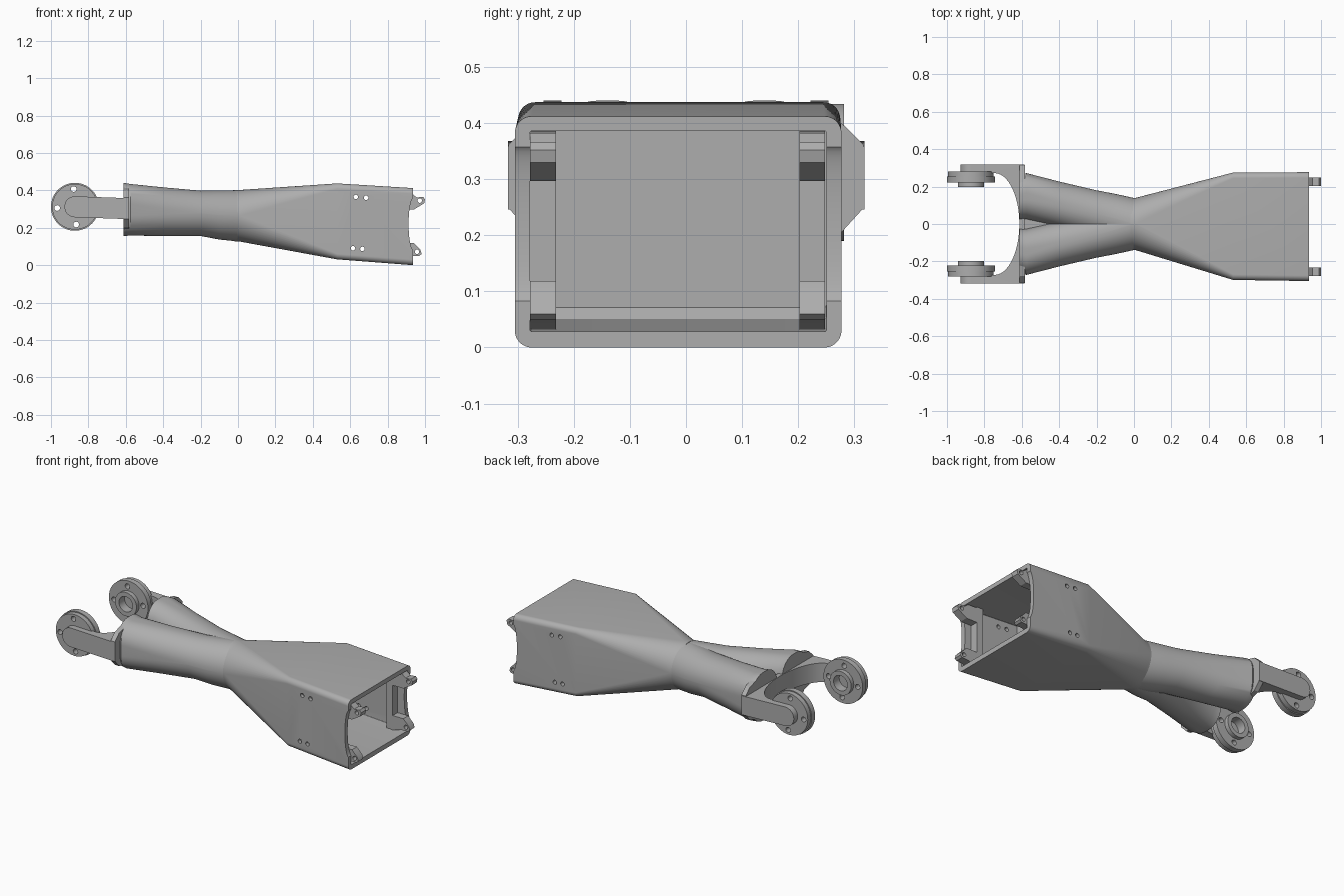
import bpy, bmesh, math
from mathutils import Matrix, Vector

cube = bpy.data.objects.get("Cube")
if cube:
    bpy.data.objects.remove(cube, do_unlink=True)

GREY = (0.42, 0.42, 0.42, 1)
metal = bpy.data.materials.new("plain_grey")
metal.use_nodes = True
metal.diffuse_color = GREY
metal.node_tree.nodes["Principled BSDF"].inputs["Base Color"].default_value = GREY


def finish(name, bm):
    bmesh.ops.recalc_face_normals(bm, faces=bm.faces)
    mesh = bpy.data.meshes.new(name)
    bm.to_mesh(mesh)
    bm.free()
    mesh.materials.append(metal)
    ob = bpy.data.objects.new(name, mesh)
    bpy.context.collection.objects.link(ob)
    return ob


def activate(ob):
    bpy.ops.object.select_all(action='DESELECT')
    ob.select_set(True)
    bpy.context.view_layer.objects.active = ob


def smooth(ob, angle=28):
    activate(ob)
    bpy.ops.object.shade_smooth_by_angle(angle=math.radians(angle))


def cut(ob, cutters):
    for c in cutters:
        activate(ob)
        mod = ob.modifiers.new("cut", 'BOOLEAN')
        mod.operation = 'DIFFERENCE'
        mod.solver = 'EXACT'
        mod.object = c
        bpy.ops.object.modifier_apply(modifier=mod.name)
        bpy.data.objects.remove(c, do_unlink=True)


def section(x, cy, cz, hy, hz, r, n=12):
    """Rounded rectangle across x; it becomes a circle when r = hy = hz."""
    pts = []
    for q, (sy, sz) in enumerate(((1, 1), (-1, 1), (-1, -1), (1, -1))):
        for i in range(n + 1):
            a = (q + i / n) * math.pi / 2
            pts.append((x, cy + sy * (hy - r) + r * math.cos(a),
                        cz + sz * (hz - r) + r * math.sin(a)))
    return pts


def loft(name, sections):
    bm = bmesh.new()
    rings = [[bm.verts.new(p) for p in section(*s)] for s in sections]
    n = len(rings[0])
    for a, b in zip(rings, rings[1:]):
        for i in range(n):
            bm.faces.new((a[i], a[(i + 1) % n], b[(i + 1) % n], b[i]))
    bm.faces.new(rings[0])
    bm.faces.new(rings[-1])
    bmesh.ops.remove_doubles(bm, verts=bm.verts, dist=1e-5)
    return finish(name, bm)


def cylinder(name, x, z, y0, y1, r, n=40, sx=1.0):
    bm = bmesh.new()
    m = (Matrix.Translation((x, (y0 + y1) / 2, z)) @ Matrix.Diagonal((sx, 1, 1, 1))
         @ Matrix.Rotation(math.pi / 2, 4, 'X'))
    bmesh.ops.create_cone(bm, cap_ends=True, segments=n, radius1=r, radius2=r,
                          depth=abs(y1 - y0), matrix=m)
    return finish(name, bm)


def prism(name, pts, offset):
    """Extrude a closed outline of 3D points along an offset."""
    bm = bmesh.new()
    face = bm.faces.new([bm.verts.new(p) for p in pts])
    new = bmesh.ops.extrude_face_region(bm, geom=[face])["geom"]
    bmesh.ops.translate(bm, vec=Vector(offset),
                        verts=[v for v in new if isinstance(v, bmesh.types.BMVert)])
    return finish(name, bm)


# Hollow box tapering to a round neck
housing = loft("box_housing", [
    (-0.02, 0, 0.265, 0.138, 0.138, 0.138),
    (0.01, 0, 0.264, 0.14, 0.138, 0.138),
    (0.53, -0.012, 0.234, 0.287, 0.203, 0.03),
    (0.935, -0.014, 0.206, 0.291, 0.206, 0.03),
    (0.935, -0.014, 0.207, 0.264, 0.179, 0.004),
    (0.58, -0.014, 0.23, 0.264, 0.179, 0.004),
    (0.56, -0.014, 0.24, 0.264, 0.169, 0.004)])
holes = [cylinder("hole_cutter", x, z, -0.4, 0.4, 0.012, 16)
         for x, z in ((0.63, 0.365), (0.685, 0.36), (0.615, 0.09), (0.665, 0.087))]
scallop = cylinder("scallop_cutter", 0.94, 0.22, -0.4, 0.4, 0.14, 48, 0.2)
cut(housing, holes + [scallop])
smooth(housing)

# Corner lugs and the posts joining them inside the box
upper = ((0.86, 0.385), (0.93, 0.382), (0.955, 0.362), (0.99, 0.365), (1.0, 0.352),
         (0.995, 0.33), (0.94, 0.297), (0.86, 0.297))
lower = ((0.86, 0.03), (0.93, 0.048), (0.97, 0.05), (0.982, 0.06), (0.975, 0.082),
         (0.94, 0.118), (0.86, 0.118))
for side, y in (("left", 0.202), ("right", -0.278)):
    for level, outline, hx, hz in (("upper", upper, 0.972, 0.345), ("lower", lower, 0.957, 0.072)):
        lug = prism(f"{level}_{side}_lug", [(x, y, z) for x, z in outline], (0, 0.046, 0))
        cut(lug, [cylinder("lug_hole", hx, hz, y - 0.05, y + 0.1, 0.012, 16)])
        smooth(lug)
    post = [(0.83, y, 0.035), (0.87, y, 0.035), (0.87, y, 0.39), (0.83, y, 0.39)]
    prism(f"{side}_inner_post", post, (0, 0.046, 0))

# Mirrored fork side: lobe, pad, wheel flange and hub
for side, s in (("back", 1), ("front", -1)):
    lobe = loft(f"{side}_fork_lobe", [
        (0.0, 0, 0.264, 0.139, 0.137, 0.137),
        (-0.1, s * 0.03, 0.268, 0.131, 0.131, 0.13),
        (-0.2, s * 0.056, 0.277, 0.124, 0.121, 0.12),
        (-0.4, s * 0.105, 0.286, 0.122, 0.13, 0.115),
        (-0.575, s * 0.149, 0.296, 0.123, 0.138, 0.105),
        (-0.612, s * 0.14, 0.298, 0.115, 0.142, 0.1)])
    smooth(lobe)

    # Sloped pad where the arm meets the lobe
    pad = [(-0.612, s * 0.2, 0.185), (-0.612, s * 0.277, 0.205), (-0.612, s * 0.316, 0.248),
           (-0.612, s * 0.316, 0.362), (-0.612, s * 0.277, 0.4), (-0.612, s * 0.2, 0.42)]
    prism(f"{side}_arm_pad", pad, (0.028, 0, 0))

    # Flange with bolt holes and a recessed hub
    flange = cylinder(f"{side}_flange", -0.872, 0.312, s * 0.222, s * 0.254, 0.128, 64)
    backing = cylinder(f"{side}_flange_backing", -0.872, 0.312, s * 0.25, s * 0.282, 0.122, 64)
    hub = cylinder(f"{side}_hub", -0.872, 0.312, s * 0.197, s * 0.23, 0.07, 48)
    for plate in (flange, backing):
        cut(plate, [cylinder("bolt_cutter", -0.872 + 0.095 * math.cos(a),
                             0.312 + 0.095 * math.sin(a), -0.5, 0.5, 0.015, 20)
                    for a in (math.radians(k * 90 + 4) for k in range(4))])
    cut(flange, [cylinder("bore_cutter", -0.872, 0.312, s * 0.1, s * 0.4, 0.045, 32)])
    cut(hub, [cylinder("bore_cutter", -0.872, 0.312, s * 0.1, s * 0.4, 0.045, 32)])
    for ob in (flange, backing, hub):
        smooth(ob)

# Forked yoke: side silhouette swept across, hollowed by an elliptical mouth
silhouette = [(-0.872 + 0.056 * math.cos(a), 0.312 + 0.056 * math.sin(a))
              for a in (math.radians(90 + 10 * k) for k in range(19))]
silhouette += [(-0.585, 0.246), (-0.585, 0.358)]
yoke = prism("fork_yoke", [(x, -0.317, z) for x, z in silhouette], (0, 0.635, 0))
mouth = [(-0.745 + 0.132 * math.cos(a), 0.272 * math.sin(a), 0.1)
         for a in (math.radians(-90 + 5 * k) for k in range(37))]
mouth += [(-1.1, 0.272, 0.1), (-1.1, -0.272, 0.1)]
cut(yoke, [prism("mouth_cutter", mouth, (0, 0, 0.5))])
smooth(yoke)

# Bridge filling the valley between the lobes
bridge = [(-0.605, -0.1, 0.25), (-0.605, 0.1, 0.25), (-0.1, 0.04, 0.25), (-0.1, -0.04, 0.25)]
prism("valley_bridge", bridge, (0, 0, 0.09))
